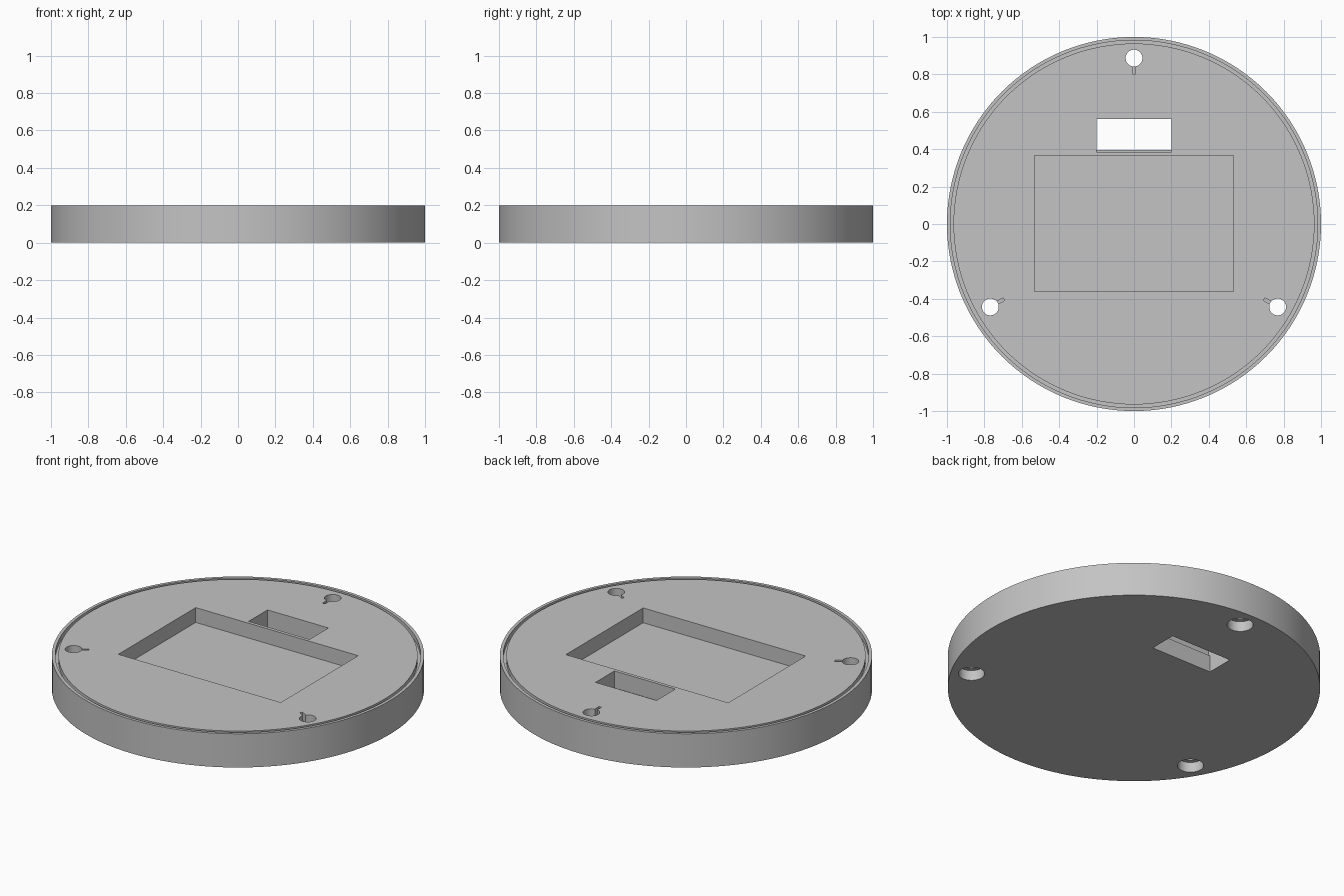
import bpy, bmesh, math
from mathutils import Matrix, Vector

cube = bpy.data.objects.get("Cube")
if cube:
    bpy.data.objects.remove(cube, do_unlink=True)

HEIGHT = 0.2
grey = bpy.data.materials.new("plain grey")
grey.use_nodes = True
grey.diffuse_color = (0.55, 0.55, 0.55, 1)
grey.node_tree.nodes["Principled BSDF"].inputs["Base Color"].default_value = (0.55, 0.55, 0.55, 1)


def make_object(name, bm):
    bmesh.ops.recalc_face_normals(bm, faces=bm.faces)
    mesh = bpy.data.meshes.new(name)
    bm.to_mesh(mesh)
    bm.free()
    mesh.materials.append(grey)
    obj = bpy.data.objects.new(name, mesh)
    bpy.context.collection.objects.link(obj)
    return obj


def lathe(name, profile, segments):
    """Turn an open (radius, height) profile about z and cap both ends."""
    bm = bmesh.new()
    rings = []
    for r, z in profile:
        rings.append([bm.verts.new((r * math.cos(math.tau * i / segments),
                                    r * math.sin(math.tau * i / segments), z))
                      for i in range(segments)])
    for a, b in zip(rings, rings[1:]):
        for i in range(segments):
            j = (i + 1) % segments
            bm.faces.new((a[i], a[j], b[j], b[i]))
    bm.faces.new(rings[0])
    bm.faces.new(rings[-1])
    return make_object(name, bm)


def box(name, low, high):
    bm = bmesh.new()
    low, high = Vector(low), Vector(high)
    size = Matrix.Diagonal((*(high - low), 1))
    bmesh.ops.create_cube(bm, size=1, matrix=Matrix.Translation((low + high) / 2) @ size)
    return make_object(name, bm)


def cut(target, cutter):
    cutter.hide_render = True
    mod = target.modifiers.new("cut", "BOOLEAN")
    mod.operation = "DIFFERENCE"
    mod.solver = "EXACT"
    mod.object = cutter
    bpy.context.view_layer.objects.active = target
    bpy.ops.object.modifier_apply(modifier=mod.name)
    bpy.data.objects.remove(cutter, do_unlink=True)


# Round base with a thin groove just inside the rim
base = lathe("round_base", [(1, 0), (1, HEIGHT), (0.982, HEIGHT), (0.982, 0.17),
                            (0.965, 0.17), (0.965, HEIGHT)], 128)

# Rectangular pocket, and the window behind it with a narrow ledge
cut(base, box("pocket_cutter", (-0.533, -0.36, 0.112), (0.533, 0.365, 0.3)))
cut(base, box("window_cutter", (-0.2, 0.396, -0.1), (0.2, 0.562, 0.3)))
cut(base, box("ledge_cutter", (-0.2, 0.385, 0.1), (0.2, 0.5, 0.3)))

# Three stepped screw holes, each with a short slot towards the middle
for k in range(3):
    turn = Matrix.Rotation(math.tau * k / 3, 4, "Z")
    hole = lathe("hole_cutter", [(0.07, -0.1), (0.07, 0.06), (0.045, 0.06), (0.045, 0.3)], 40)
    hole.data.transform(turn @ Matrix.Translation((0, 0.887, 0)))
    cut(base, hole)
    slot = box("slot_cutter", (-0.008, 0.803, 0.15), (0.008, 0.887, 0.3))
    slot.data.transform(turn)
    cut(base, slot)

# Smooth curved walls, crisp edges
bpy.ops.object.select_all(action="DESELECT")
base.select_set(True)
bpy.context.view_layer.objects.active = base
bpy.ops.object.shade_smooth_by_angle(angle=math.radians(30))
